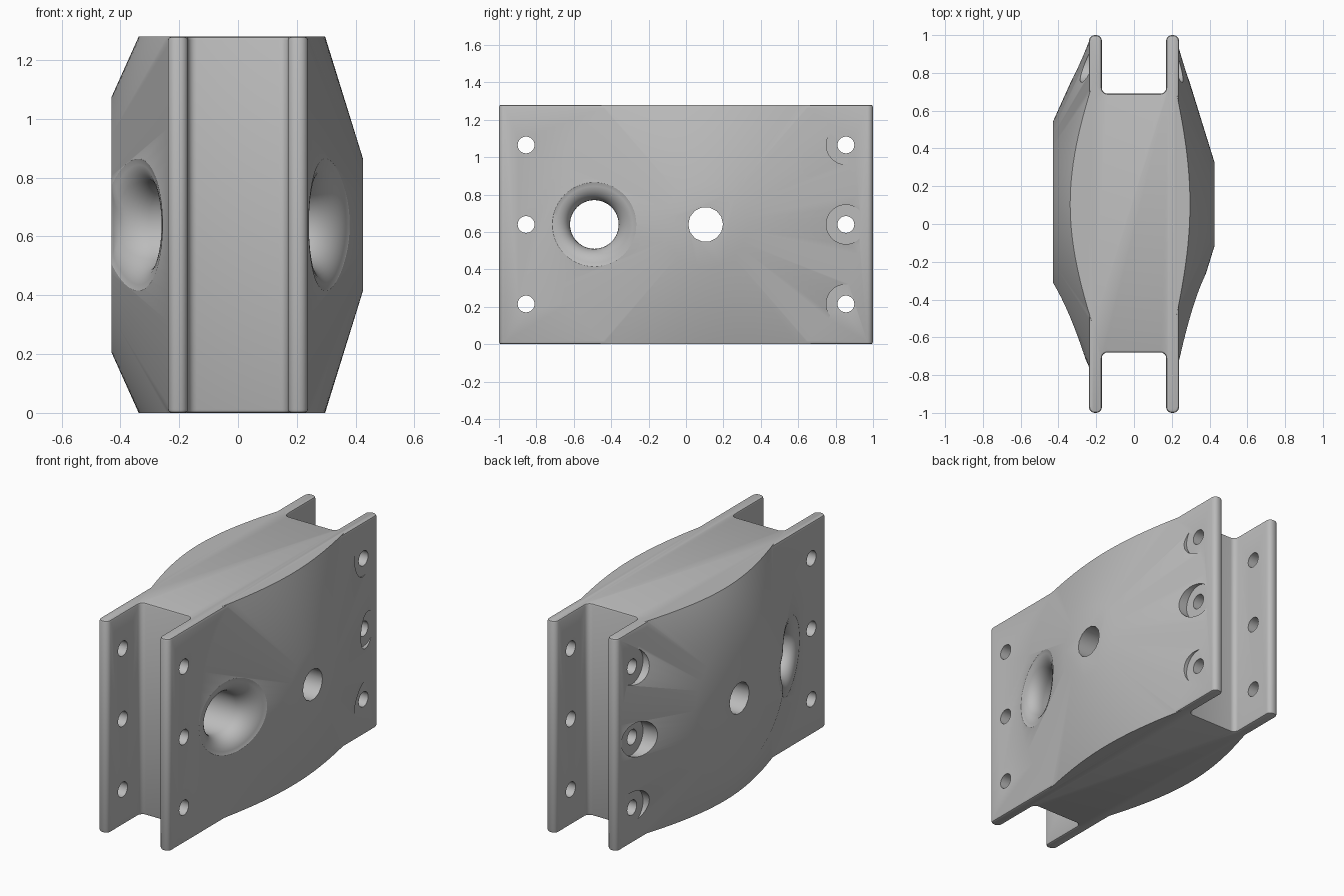
import bpy, bmesh
from math import pi, sin, cos, hypot
from mathutils import Matrix

cube = bpy.data.objects.get("Cube")
if cube:
    bpy.data.objects.remove(cube, do_unlink=True)

HEIGHT = 1.28
MID = HEIGHT / 2
OUT, INN = 0.238, 0.17          # outer and inner faces of the plates
HUB_Y = 0.105                   # centre of the bulges
BIG_Y, BIG_R, LIP = -0.49, 0.13, 0.11
# side: (flat top radius, flat top x, slope)
BULGE = {-1: (0.435, 0.43, 0.45), 1: (0.225, 0.425, 0.31)}

grey = bpy.data.materials.new("plain_grey")
grey.use_nodes = True
COLOUR = (0.5, 0.5, 0.5, 1)
grey.diffuse_color = COLOUR
grey.node_tree.nodes["Principled BSDF"].inputs["Base Color"].default_value = COLOUR


def make(name, bm):
    bmesh.ops.recalc_face_normals(bm, faces=bm.faces)
    mesh = bpy.data.meshes.new(name)
    bm.to_mesh(mesh)
    bm.free()
    mesh.materials.append(grey)
    ob = bpy.data.objects.new(name, mesh)
    bpy.context.collection.objects.link(ob)
    return ob


def combine(target, other, operation):
    mod = target.modifiers.new("cut", 'BOOLEAN')
    mod.operation, mod.solver, mod.object = operation, 'EXACT', other
    bpy.context.view_layer.objects.active = target
    bpy.ops.object.modifier_apply(modifier=mod.name)
    bpy.data.objects.remove(other, do_unlink=True)


def cone_x(name, x0, x1, y, z, r0, r1, segments):
    """Round solid along x, radius r0 at x0 and r1 at x1."""
    bm = bmesh.new()
    turn = Matrix.Rotation(pi / 2 if x1 > x0 else -pi / 2, 4, 'Y')
    bmesh.ops.create_cone(bm, cap_ends=True, segments=segments, radius1=r0, radius2=r1,
                          depth=abs(x1 - x0),
                          matrix=Matrix.Translation(((x0 + x1) / 2, y, z)) @ turn)
    return make(name, bm)


def surface(side, y, z):
    """Distance of the outer skin from the middle plane."""
    flat_r, top, slope = BULGE[side]
    d = hypot(y - HUB_Y, z - MID)
    return max(OUT, min(top, top - slope * (d - flat_r)))


# H-shaped body with rounded corners
half = [(-OUT, -1), (-INN, -1), (-INN, -0.68), (INN, -0.68), (INN, -1), (OUT, -1)]
outline = half + [(x, 0.69 if abs(y) < 1 else 1) for x, y in reversed(half)]
bm = bmesh.new()
base = bm.faces.new([bm.verts.new((x, y, 0)) for x, y in outline])
top = bmesh.ops.extrude_face_region(bm, geom=[base])["geom"]
bmesh.ops.translate(bm, verts=[v for v in top if isinstance(v, bmesh.types.BMVert)],
                    vec=(0, 0, HEIGHT))
bmesh.ops.recalc_face_normals(bm, faces=bm.faces)
upright = [e for e in bm.edges if abs(e.verts[0].co.z - e.verts[1].co.z) > 1]
bmesh.ops.bevel(bm, geom=upright, offset=0.03, segments=5, profile=0.5, affect='EDGES')
rims = [e for e in bm.edges if abs(e.verts[0].co.z - e.verts[1].co.z) < 0.01]
bmesh.ops.bevel(bm, geom=rims, offset=0.012, segments=2, profile=0.5, affect='EDGES')
body = make("mounting_block", bm)

# conical bulges, trimmed to the body and cleared around the rear bolts
BOLT_Z = (0.215, MID, HEIGHT - 0.215)
for side, (flat_r, top_x, slope) in BULGE.items():
    root = 0.215
    bulge = cone_x("bulge", side * root, side * top_x, HUB_Y, MID,
                   flat_r + (top_x - root) / slope, flat_r, 96)
    bm = bmesh.new()
    bmesh.ops.create_cube(bm, size=1, matrix=Matrix.Translation((0, 0, MID))
                          @ Matrix.Diagonal((2, 1.94, HEIGHT, 1)))
    combine(bulge, make("trim", bm), 'INTERSECT')
    for z in BOLT_Z:
        combine(bulge, cone_x("counterbore", side * 0.1, side * 0.6, 0.855, z,
                              0.105, 0.105, 32), 'DIFFERENCE')
    combine(body, bulge, 'UNION')

# bolt holes through both plates, and the central hole
for y in (-0.855, 0.855):
    for z in BOLT_Z:
        combine(body, cone_x("bolt_hole", -0.7, 0.7, y, z, 0.045, 0.045, 24), 'DIFFERENCE')
combine(body, cone_x("centre_hole", -0.7, 0.7, HUB_Y, MID, 0.093, 0.093, 14), 'DIFFERENCE')

# large hole with a rounded lip that follows the skin on both sides
STEPS, SIDES = 8, 56
arc = [pi * 0.45 * i / STEPS for i in range(STEPS + 1)]
lip = [(BIG_R + LIP * (1 - cos(t)), LIP * (sin(t) - 1)) for t in arc]
lip += [(BIG_R + LIP, 0.012), (BIG_R + LIP, None)]
stations = [(-1, r, off) for r, off in reversed(lip)] + [(1, r, off) for r, off in lip]
bm = bmesh.new()
rings = []
for side, r, off in stations:
    ring = []
    for i in range(SIDES):
        a = 2 * pi * i / SIDES
        y, z = BIG_Y + r * cos(a), MID + r * sin(a)
        x = 0.6 if off is None else surface(side, y, z) + off
        ring.append(bm.verts.new((side * x, y, z)))
    rings.append(ring)
for a, b in zip(rings, rings[1:]):
    for i in range(SIDES):
        j = (i + 1) % SIDES
        bm.faces.new((a[i], a[j], b[j], b[i]))
bm.faces.new(rings[0])
bm.faces.new(rings[-1])
bmesh.ops.triangulate(bm, faces=[f for f in bm.faces if len(f.verts) == 4])
combine(body, make("lipped_hole", bm), 'DIFFERENCE')

# smooth shading with crisp edges
bpy.ops.object.select_all(action='DESELECT')
body.select_set(True)
bpy.context.view_layer.objects.active = body
bpy.ops.object.shade_smooth_by_angle(angle=pi / 6)
